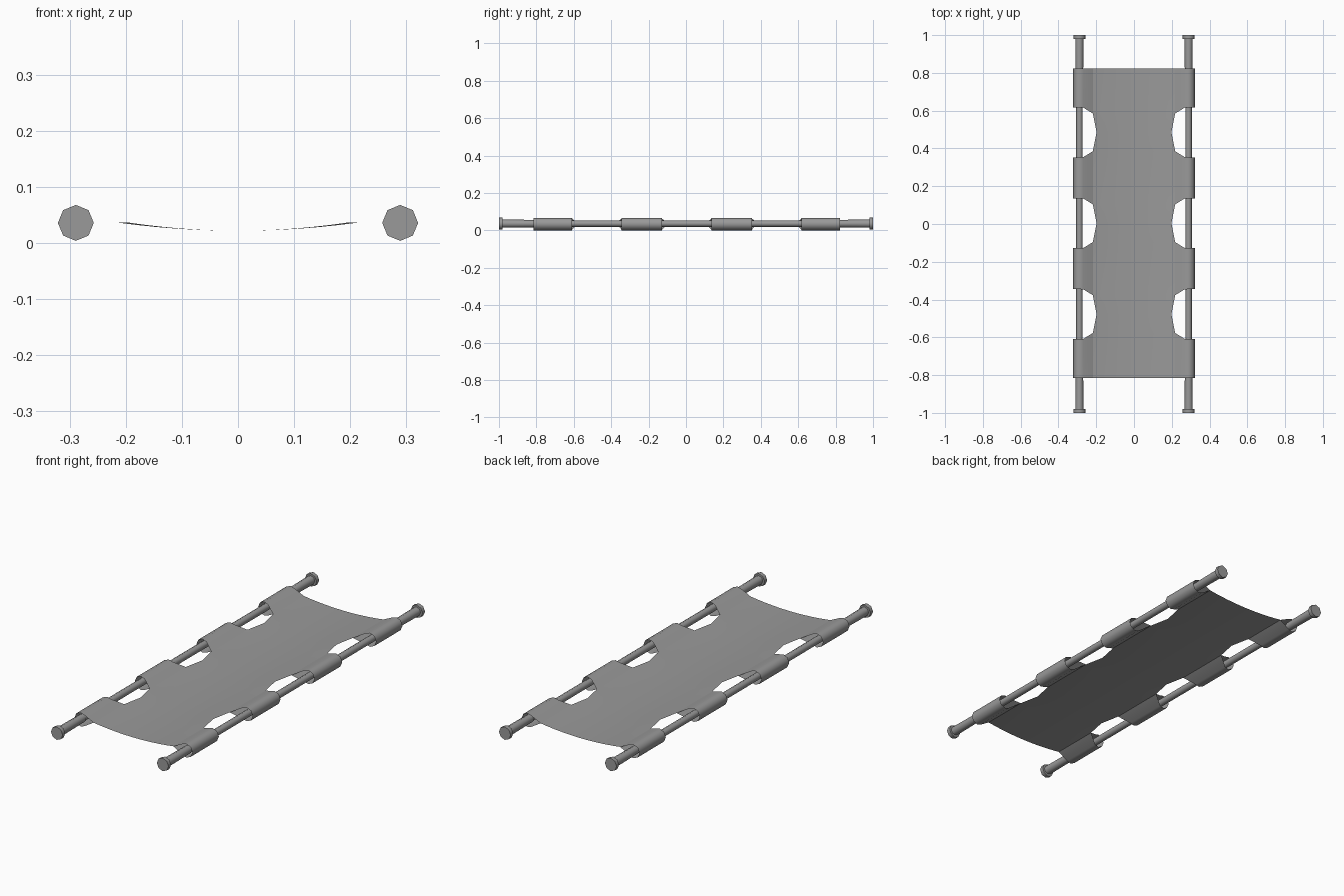
import bpy, bmesh, math
from mathutils import Vector

cube = bpy.data.objects.get("Cube")
if cube:
    bpy.data.objects.remove(cube, do_unlink=True)

# Single grey material
grey = bpy.data.materials.new("plain_grey")
grey.use_nodes = True
colour = (0.32, 0.32, 0.32, 1)
grey.diffuse_color = colour
grey.node_tree.nodes["Principled BSDF"].inputs["Base Color"].default_value = colour

POLE_X, POLE_Z = 0.289, 0.036
SEAM_X, SEAM_Z = 0.218, 0.037
SHIFT = 0.004  # cloth sits slightly towards the back


def finish(name, bm, angle):
    mesh = bpy.data.meshes.new(name)
    bm.to_mesh(mesh)
    bm.free()
    mesh.materials.append(grey)
    ob = bpy.data.objects.new(name, mesh)
    bpy.context.collection.objects.link(ob)
    bpy.ops.object.select_all(action='DESELECT')
    ob.select_set(True)
    bpy.context.view_layer.objects.active = ob
    bpy.ops.object.shade_smooth_by_angle(angle=math.radians(angle))
    return ob


def loft(rows, closed=False):
    """Skin a list of point rows; closed joins each row into a ring."""
    bm = bmesh.new()
    vs = [[bm.verts.new(p) for p in row] for row in rows]
    n = len(rows[0])
    for a, b in zip(vs, vs[1:]):
        for i in range(n if closed else n - 1):
            j = (i + 1) % n
            bm.faces.new((a[i], a[j], b[j], b[i]))
    return bm, vs


# Poles: octagonal rod, thicker grips and end caps
half = [(0.032, 1.0), (0.032, 0.98), (0.022, 0.98), (0.02, 0.8), (0.017, 0.8)]
profile = [(r, -y) for r, y in half] + [(r, y) for r, y in reversed(half)]
for side, label in ((1, "left"), (-1, "right")):
    rings = [[Vector((side * POLE_X + r * math.cos(k * math.pi / 4), y,
                      POLE_Z + r * math.sin(k * math.pi / 4))) for k in range(8)]
             for r, y in profile]
    bm, vs = loft(rings, closed=True)
    bm.faces.new(vs[0])
    bm.faces.new(vs[-1])
    bmesh.ops.recalc_face_normals(bm, faces=bm.faces)
    finish(label + "_pole", bm, 50)

# Cloth panel: sagging sheet with scalloped sides between the straps
edge = [(-0.819, SEAM_X)]
for c in (-0.481, 0, 0.481):
    edge += [(c - 0.1, SEAM_X), (c, 0.198), (c + 0.1, SEAM_X)]
edge.append((0.819, SEAM_X))
cols = [i / 6 for i in range(-6, 7)]
rows = [[Vector((t * w, y + SHIFT, 0.022 + (SEAM_Z - 0.022) * t * t)) for t in cols]
        for y, w in edge]
bm, _ = loft(rows)
finish("cloth_panel", bm, 50)

# Strap sleeves: teardrop loops around the poles, flaring at the openings
loop = [(SEAM_X, SEAM_Z), (0.268, 0.061), (0.289, 0.067), (0.312, 0.058), (0.322, 0.034),
        (0.312, 0.01), (0.289, 0.0), (0.268, 0.006), (SEAM_X, SEAM_Z)]
straps = [(-0.819, -0.613, 0, 1), (-0.349, -0.132, 1, 1),
          (0.132, 0.349, 1, 1), (0.613, 0.819, 1, 0)]
for side, label in ((1, "left"), (-1, "right")):
    for n, (y0, y1, f0, f1) in enumerate(straps, 1):
        def ring(y, flare):
            return [Vector((side * x, SHIFT + y + flare * 0.032 *
                            min(1, max(0, (0.27 - x) / (0.27 - SEAM_X))), z))
                    for x, z in loop]
        bm, _ = loft([ring(y0, -f0), ring(y1, f1)])
        if side > 0:
            bmesh.ops.reverse_faces(bm, faces=bm.faces)
        bm.normal_update()
        top = max(bm.faces, key=lambda f: f.calc_center_median().z)
        if top.normal.z < 0:
            bmesh.ops.reverse_faces(bm, faces=bm.faces)
        finish(f"{label}_sleeve_{n}", bm, 60)
